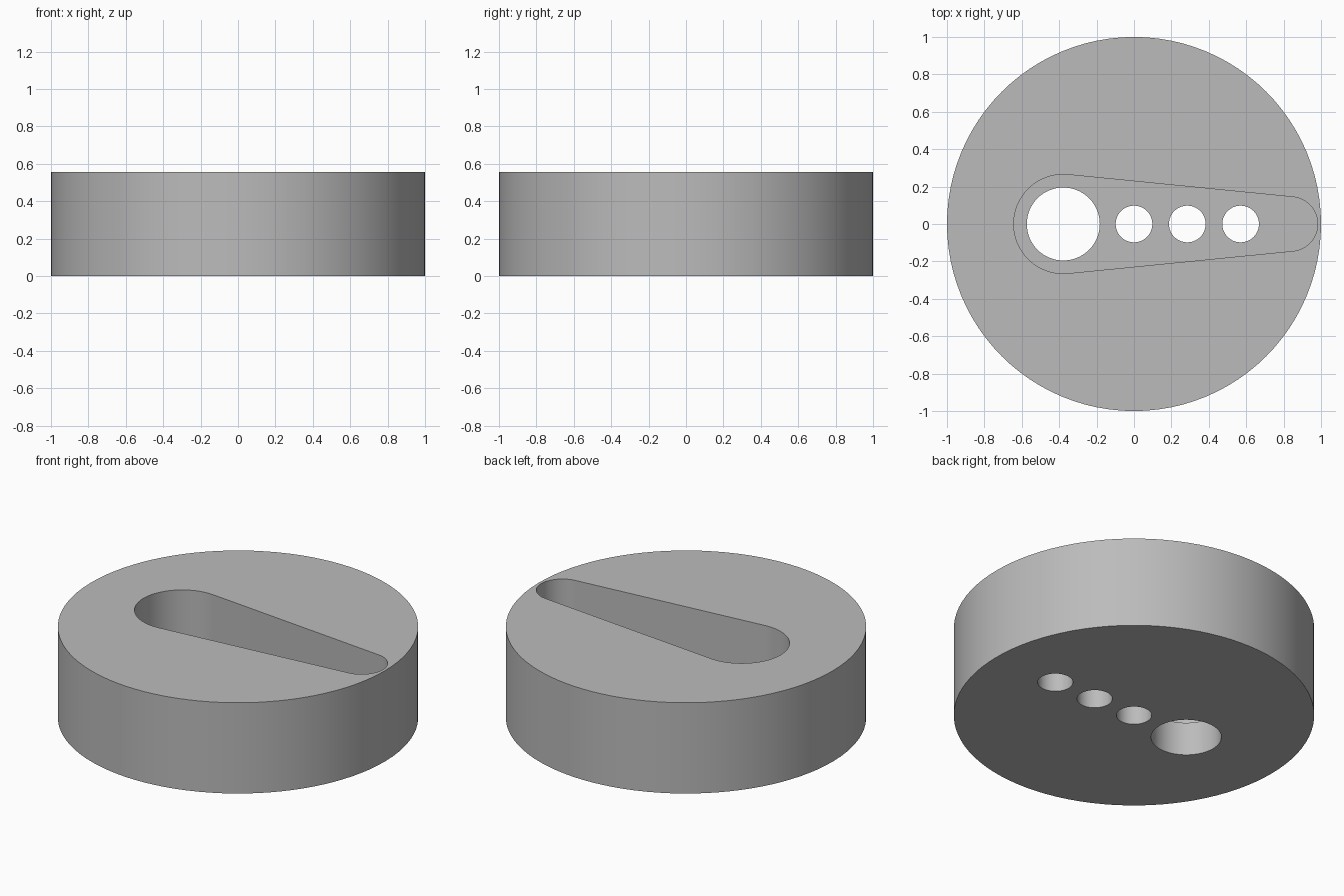
import bpy, bmesh, math

if "Cube" in bpy.data.objects:
    bpy.data.objects.remove(bpy.data.objects["Cube"])

HEIGHT, FLOOR = 0.556, 0.205


def prism(name, outline, z0, z1):
    """Extrude a closed outline straight up from z0 to z1."""
    bm = bmesh.new()
    face = bm.faces.new([bm.verts.new((x, y, z0)) for x, y in outline])
    top = bmesh.ops.extrude_face_region(bm, geom=[face])["geom"]
    bmesh.ops.translate(bm, vec=(0, 0, z1 - z0),
                        verts=[v for v in top if isinstance(v, bmesh.types.BMVert)])
    bmesh.ops.recalc_face_normals(bm, faces=bm.faces)
    mesh = bpy.data.meshes.new(name)
    bm.to_mesh(mesh)
    bm.free()
    obj = bpy.data.objects.new(name, mesh)
    bpy.context.collection.objects.link(obj)
    return obj


def arc(cx, r, a0, a1, n):
    return [(cx + r * math.cos(a0 + (a1 - a0) * i / n),
             r * math.sin(a0 + (a1 - a0) * i / n)) for i in range(n + 1)]


def circle(cx, r, n):
    return arc(cx, r, 0, 2 * math.pi, n)[:-1]


# Round body
body = prism("round_body", circle(0, 1, 96), 0, HEIGHT)

# Tapered pocket: two arcs joined by their common tangents
big_x, big_r, small_x, small_r = -0.378, 0.265, 0.837, 0.145
t = math.acos((big_r - small_r) / (small_x - big_x))
outline = (arc(small_x, small_r, -t, t, 32)
           + arc(big_x, big_r, t, 2 * math.pi - t, 48))
cutters = [prism("pocket_cutter", outline, FLOOR, HEIGHT + 0.1)]

# Through holes in the pocket floor
for x, r in ((-0.378, 0.195), (0, 0.098), (0.285, 0.098), (0.57, 0.098)):
    cutters.append(prism("hole_cutter", circle(x, r, 64), -0.1, FLOOR + 0.1))

bpy.context.view_layer.objects.active = body
body.select_set(True)
for cutter in cutters:
    cutter.hide_render = True
    mod = body.modifiers.new("cut", "BOOLEAN")
    mod.operation, mod.solver, mod.object = "DIFFERENCE", "EXACT", cutter
    bpy.ops.object.modifier_apply(modifier=mod.name)
    bpy.data.objects.remove(cutter)

# Plain grey finish
grey = bpy.data.materials.new("plain_grey")
grey.diffuse_color = (0.5, 0.5, 0.5, 1)
grey.use_nodes = True
grey.node_tree.nodes["Principled BSDF"].inputs["Base Color"].default_value = grey.diffuse_color
body.data.materials.clear()
body.data.materials.append(grey)
for o in bpy.context.selected_objects:
    o.select_set(o == body)
bpy.ops.object.shade_smooth_by_angle(angle=math.radians(30))
